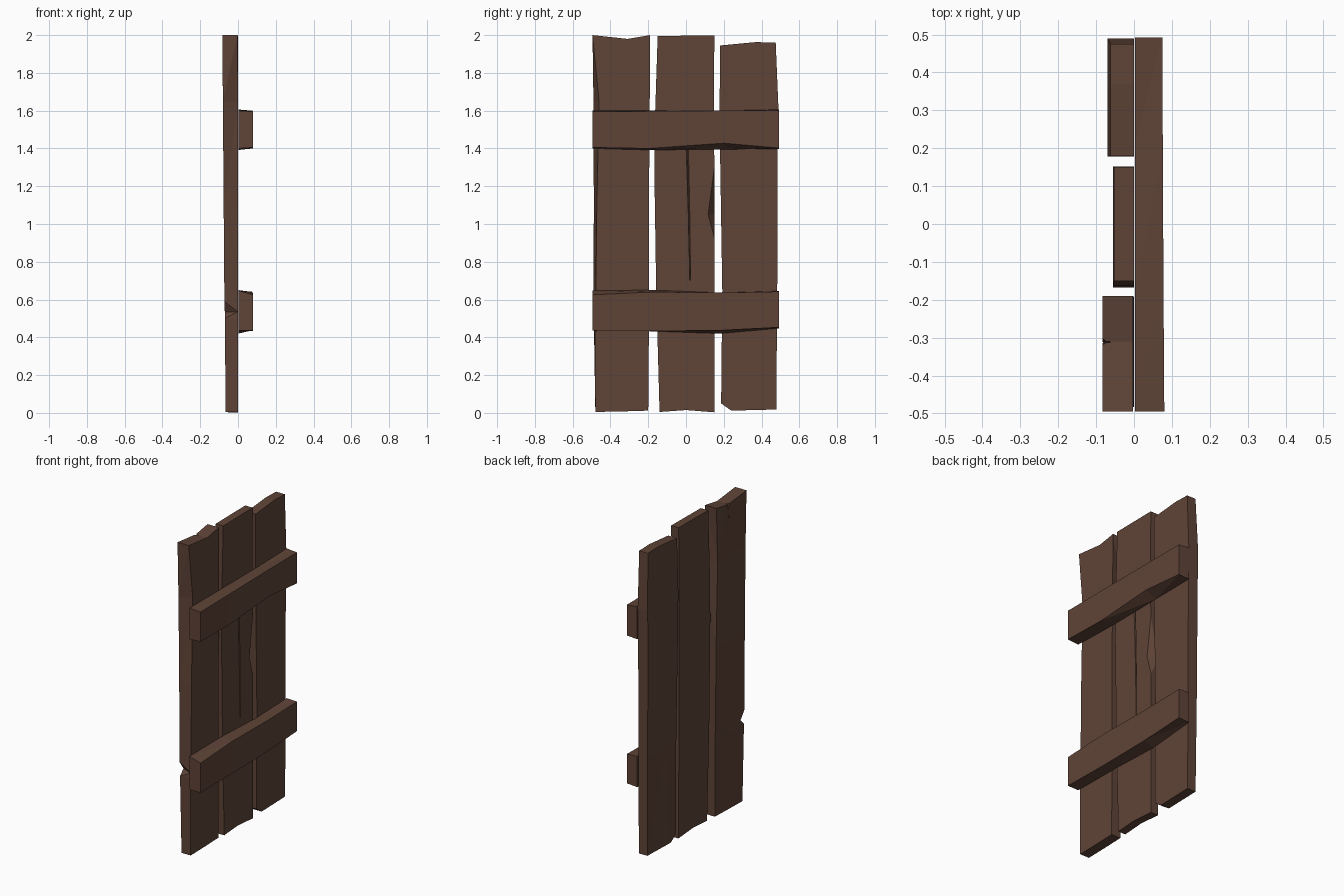
import bpy, bmesh

if "Cube" in bpy.data.objects:
    bpy.data.objects.remove(bpy.data.objects["Cube"])

wood = bpy.data.materials.new("dark brown wood")
wood.diffuse_color = (0.115, 0.058, 0.039, 1)
wood.use_nodes = True
wood.node_tree.nodes["Principled BSDF"].inputs["Base Color"].default_value = wood.diffuse_color


def loft(name, rings):
    """Skin a row of equal rings; each ring runs along the back, then returns along the front."""
    bm = bmesh.new()
    vs = [[bm.verts.new(p) for p in r] for r in rings]
    n = len(rings[0])
    for a, b in zip(vs, vs[1:]):
        for i in range(n):
            j = (i + 1) % n
            bm.faces.new((a[i], a[j], b[j], b[i]))
    for r in (vs[0], vs[-1]):
        for i in range(n // 2 - 1):
            bm.faces.new((r[i], r[i + 1], r[n - 2 - i], r[n - 1 - i]))
    bmesh.ops.triangulate(bm, faces=bm.faces[:])
    bmesh.ops.recalc_face_normals(bm, faces=bm.faces[:])
    me = bpy.data.meshes.new(name)
    bm.to_mesh(me)
    bm.free()
    me.materials.append(wood)
    ob = bpy.data.objects.new(name, me)
    bpy.context.collection.objects.link(ob)
    return ob


def station(z, y, xb, xf=0.0, back=(0, 0), front=(0, 0)):
    """Six-point plank section; back/front shift the outer edges on that side."""
    z = z if isinstance(z, tuple) else (z, z, z)
    a, m, b = y
    return [(xb, a + back[0], z[0]), (xb, m, z[1]), (xb, b + back[1], z[2]),
            (xf, b + front[1], z[2]), (xf, m, z[1]), (xf, a + front[0], z[0])]


def crack(ob, x, depth, ytop, ztop, ybot, zbot, w):
    """Cut a tapering V groove into the face at x; depth is signed into the wood."""
    out = x - depth
    tri = lambda y, z, s: [(out, y - s, z), (out, y + s, z),
                           (x + depth, y + 0.001, z), (x + depth, y - 0.001, z)]
    cutter = loft("crack_cutter", [tri(ytop, ztop, w), tri(ybot, zbot, 0.003)])
    cutter.hide_render = True
    mod = ob.modifiers.new("crack", 'BOOLEAN')
    mod.operation, mod.solver, mod.object = 'DIFFERENCE', 'EXACT', cutter
    bpy.context.view_layer.objects.active = ob
    bpy.ops.object.modifier_apply(modifier=mod.name)
    bpy.data.objects.remove(cutter)


# front plank: worn front edge, notch low on its back edge
left = loft("front_plank", [
    station((0.005, 0.008, 0.012), (-0.48, -0.33, -0.20), -0.065),
    station(0.50, (-0.488, -0.33, -0.196), -0.07, front=(0.005, 0)),
    station(0.535, (-0.488, -0.33, -0.196), -0.07, back=(0.035, 0), front=(0.008, 0)),
    station(0.59, (-0.49, -0.33, -0.196), -0.072, front=(0.012, 0)),
    station(1.10, (-0.488, -0.33, -0.196), -0.076, front=(0.016, 0)),
    station(1.65, (-0.49, -0.32, -0.192), -0.08, back=(0, -0.015), front=(0.03, 0)),
    station((2.0, 1.98, 2.0), (-0.495, -0.31, -0.19), -0.083, -0.003),
])
crack(left, -0.083, 0.02, -0.31, 2.01, -0.315, 1.89, 0.03)

# middle plank: chipped edge and a long split
mid = loft("middle_plank", [
    station((0.005, 0.015, 0.003), (-0.14, 0, 0.152), -0.052),
    station(0.65, (-0.158, 0, 0.15), -0.055),
    station(0.92, (-0.162, 0, 0.152), -0.055),
    station(1.05, (-0.164, 0, 0.152), -0.055, front=(0, -0.035)),
    station(1.30, (-0.168, 0, 0.15), -0.055),
    station(1.60, (-0.163, 0, 0.148), -0.055),
    station((1.995, 1.997, 1.998), (-0.15, 0, 0.15), -0.053),
])
crack(mid, 0.0, -0.012, 0.004, 1.5, 0.022, 0.70, 0.012)

# rear plank: shorter top and a broken lower corner
loft("rear_plank", [
    station((0.05, 0.012, 0.018), (0.186, 0.24, 0.478), -0.06),
    station(0.65, (0.192, 0.30, 0.483), -0.065),
    station(1.40, (0.18, 0.33, 0.485), -0.07),
    station(1.60, (0.178, 0.34, 0.49), -0.07),
    station((1.945, 1.963, 1.96), (0.18, 0.37, 0.475), -0.062),
])


def batten(name, rows):
    """Cross board; each row is y, bottom back/front z, top back/front z, outer x."""
    loft(name, [[(0.002, y, bb), (0.002, y, tb), (x, y, tf), (x, y, bf)]
                for y, bb, bf, tb, tf, x in rows])


# two cross boards with worn lower edges
batten("upper_cross_board", [
    (-0.495, 1.40, 1.405, 1.60, 1.595, 0.08),
    (-0.20, 1.392, 1.40, 1.60, 1.597, 0.078),
    (0.20, 1.395, 1.428, 1.60, 1.60, 0.076),
    (0.492, 1.398, 1.402, 1.606, 1.60, 0.075),
])
batten("lower_cross_board", [
    (-0.495, 0.435, 0.435, 0.648, 0.625, 0.08),
    (-0.17, 0.432, 0.433, 0.65, 0.64, 0.077),
    (0.18, 0.42, 0.437, 0.636, 0.636, 0.076),
    (0.492, 0.448, 0.453, 0.645, 0.642, 0.075),
])
